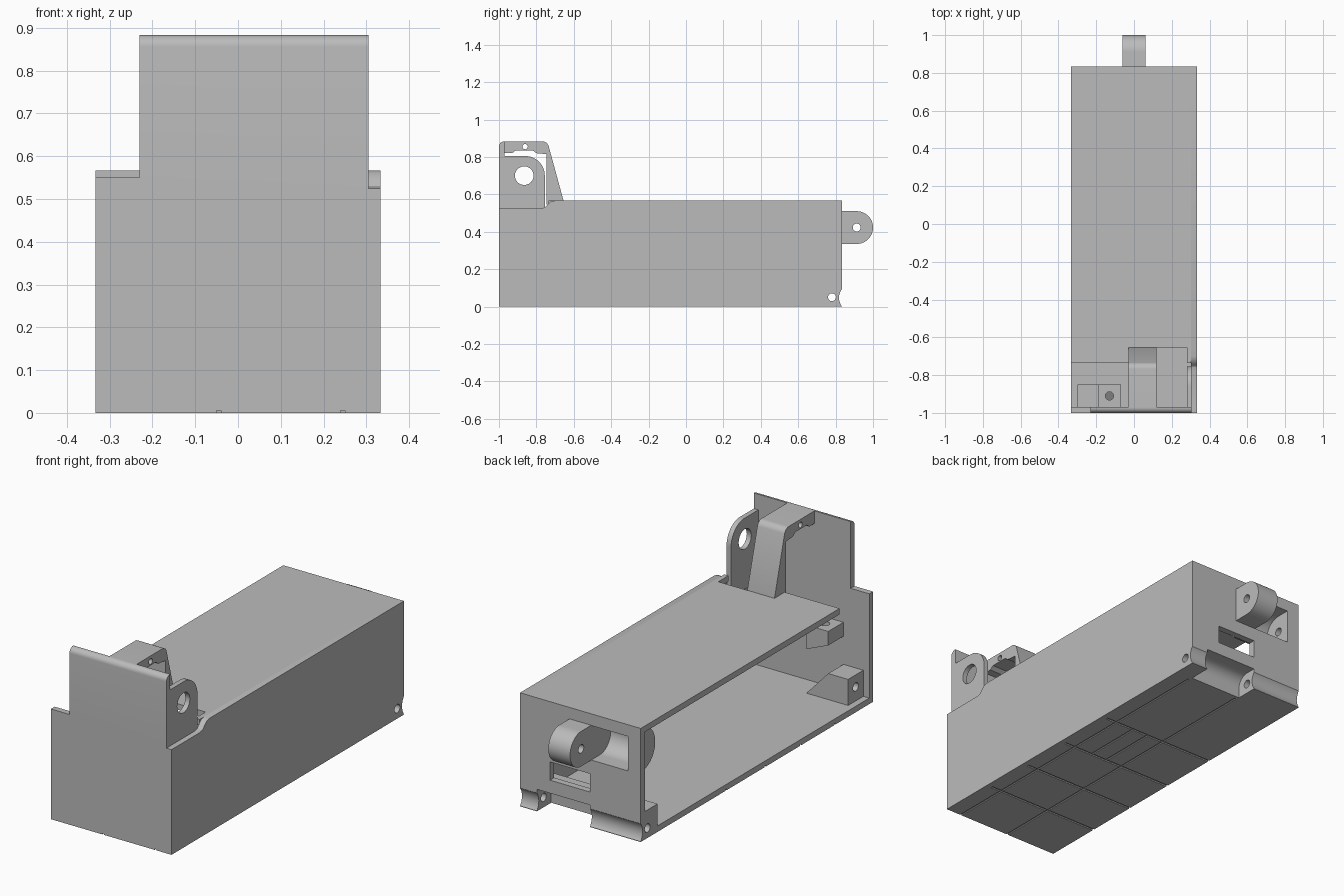
import bpy, bmesh
from math import sin, cos, pi, radians

old = bpy.data.objects.get("Cube")
if old:
    bpy.data.objects.remove(old, do_unlink=True)

grey = bpy.data.materials.new("plain_grey")
grey.use_nodes = True
grey.diffuse_color = (0.5, 0.5, 0.5, 1)
grey.node_tree.nodes["Principled BSDF"].inputs["Base Color"].default_value = (0.5, 0.5, 0.5, 1)

W = 0.333      # half width of the housing
H = 0.567      # height of the housing
BACK = 0.833   # outer face of the rear wall
T = 0.03       # wall thickness


def prism(name, profile, lo, hi, axis="x"):
    """Extrude a profile: (y, z) along x, (x, z) along y or (x, y) along z."""
    place = {"x": lambda a, b, t: (t, a, b),
             "y": lambda a, b, t: (a, t, b),
             "z": lambda a, b, t: (a, b, t)}[axis]
    bm = bmesh.new()
    low = [bm.verts.new(place(a, b, lo)) for a, b in profile]
    high = [bm.verts.new(place(a, b, hi)) for a, b in profile]
    bm.faces.new(low)
    bm.faces.new(high[::-1])
    n = len(profile)
    for i in range(n):
        j = (i + 1) % n
        bm.faces.new((low[i], high[i], high[j], low[j]))
    bmesh.ops.recalc_face_normals(bm, faces=bm.faces)
    mesh = bpy.data.meshes.new(name)
    bm.to_mesh(mesh)
    bm.free()
    mesh.materials.append(grey)
    obj = bpy.data.objects.new(name, mesh)
    bpy.context.collection.objects.link(obj)
    return obj


def box(name, x, y, z):
    return prism(name, [(y[0], z[0]), (y[1], z[0]), (y[1], z[1]), (y[0], z[1])], *x)


def arc(cy, cz, r, start=0, end=360, steps=32):
    count = steps if end - start == 360 else steps + 1
    angles = [radians(start + (end - start) * i / steps) for i in range(count)]
    return [(cy + r * cos(a), cz + r * sin(a)) for a in angles]


def activate(obj):
    bpy.ops.object.select_all(action="DESELECT")
    obj.select_set(True)
    bpy.context.view_layer.objects.active = obj


def combine(obj, tools, operation="DIFFERENCE"):
    for tool in tools:
        tool.hide_render = True
        mod = obj.modifiers.new("shape", "BOOLEAN")
        mod.operation = operation
        mod.solver = "EXACT"
        mod.object = tool
        activate(obj)
        bpy.ops.object.modifier_apply(modifier=mod.name)
        bpy.data.objects.remove(tool, do_unlink=True)


def pin(cy, cz, r=0.021, x=(-0.5, 0.5)):
    return prism("pin_cutter", arc(cy, cz, r, steps=24), *x)


parts = []

# Floor with shallow scored lines underneath
floor = box("floor", (-W, W - T), (-0.97, 0.70), (0, T))
scores = [box("score", (-0.5, 0.5), (y - 0.006, y + 0.006), (-0.01, 0.006))
          for y in (-0.70, -0.43, -0.15, 0.16)]
scores += [box("score", (x - 0.005, x + 0.005), (-1.1, 0.9), (-0.01, 0.005))
           for x in (-0.045, 0.245)]
scores += [box("score", (x - 0.005, x + 0.005), (-0.15, 0.16), (-0.01, 0.005))
           for x in (0.05, 0.14)]
combine(floor, scores)
parts.append(floor)

# Side wall with a lowered ledge at the front
parts.append(prism("side_wall", [
    (-0.97, 0), (0.70, 0), (0.70, 0.14), (0.80, 0.14), (0.80, H), (-0.70, H),
    (-0.725, 0.56), (-0.74, 0.545), (-0.755, 0.53), (-0.775, 0.525), (-0.97, 0.525)],
    W - T, W))

# Roof, stepped around the strut and the side pocket
parts.append(prism("roof", [
    (-W, 0.80), (-W, -0.735), (-0.03, -0.735), (0.12, -0.735), (0.12, -0.655),
    (0.28, -0.655), (0.28, -0.735), (W - T, -0.735), (W - T, 0.80)],
    H - T, H, "z"))

# Front plate with a raised centre and a rounded top edge
front = prism("front_plate", [
    (-W, 0), (W, 0), (W, 0.525), (0.305, 0.525), (0.305, 0.883),
    (-0.23, 0.883), (-0.23, 0.55), (-W, 0.55)], -1, -0.97, "y")
bm = bmesh.new()
bm.from_mesh(front.data)
top_edge = [e for e in bm.edges if all(v.co.z > 0.88 and v.co.y < -0.99 for v in e.verts)]
bmesh.ops.bevel(bm, geom=top_edge, offset=0.027, segments=8, profile=0.5, affect="EDGES")
bm.to_mesh(front.data)
bm.free()
combine(front, [box("score", (x - 0.005, x + 0.005), (-1.1, -0.9), (-0.01, 0.005))
                for x in (-0.045, 0.245)])
parts.append(front)

# Rear wall with socket, slot, hinge notch and pin holes
rear = prism("rear_wall", [
    (0.70, 0), (BACK, 0), (BACK, H), (0.80, H), (0.80, 0.14), (0.70, 0.14)], -W, W)
combine(rear, [prism("socket_shell", arc(0.765, 0.4225, 0.108, 90, 270)
                     + [(0.82, 0.3145), (0.82, 0.5305)], -0.29, -0.03)], "UNION")
combine(rear, [
    prism("socket_cutter", arc(0.765, 0.4225, 0.086, 90, 270)
          + [(0.9, 0.3365), (0.9, 0.5085)], -0.262, -0.06),
    box("slot_cutter", (-0.053, 0.168), (0.7, 0.9), (0.175, 0.266)),
    prism("hinge_cutter", [(0.9, 0.11), (0.78, 0.11)]
          + arc(0.78, 0.05, 0.06, 95, 180, 12) + [(0.72, -0.1), (0.9, -0.1)], -0.053, 0.24),
    prism("scoop_cutter", arc(0.893, 0.047, 0.075), -0.5, 0.5),
    pin(0.78, 0.05),
    pin(0.765, 0.4225, x=(-0.5, -0.2)),
])
parts.append(rear)

# Rear lug
lug = prism("rear_lug", [(BACK, 0.335), (0.9125, 0.335)]
            + arc(0.9125, 0.4225, 0.0875, -86, 86, 28) + [(0.9125, 0.51), (BACK, 0.51)],
            -0.06, 0.06)
combine(lug, [pin(0.9125, 0.4225)])
parts.append(lug)

# Side ear with a large hole
ear = prism("side_ear", [(-0.97, 0.45), (-0.755, 0.45)]
            + arc(-0.86, 0.70, 0.105, 0, 90, 16) + [(-0.97, 0.805)], 0.28, 0.305)
combine(ear, [pin(-0.865, 0.70, 0.05)])
parts.append(ear)

# Slanted strut and bridge joining the roof to the front plate
strut = prism("strut", [
    (-0.655, H - 0.02), (-0.655, H)] + arc(-0.768, 0.848, 0.035, 16, 90, 8) + [
    (-0.97, 0.883), (-0.97, 0.82), (-0.93, 0.82), (-0.91, 0.835), (-0.82, 0.835),
    (-0.80, 0.82), (-0.745, 0.815), (-0.745, H - 0.02)], -0.03, 0.12)
combine(strut, [pin(-0.86, 0.855, 0.014)])
parts.append(strut)

# Bosses inside the front plate
lower = prism("lower_boss", [(-0.30, T), (-0.07, T), (-0.19, 0.16), (-0.30, 0.16)],
              -0.97, -0.85, "y")
combine(lower, [pin(-0.91, 0.10, x=(-0.5, -0.2))])
parts.append(lower)
upper = prism("upper_boss", [(-0.19, 0.30), (-0.07, 0.25), (-0.07, 0.37), (-0.19, 0.37)],
              -0.97, -0.85, "y")
combine(upper, [prism("hole_cutter", arc(-0.13, -0.91, 0.022, steps=24), 0.2, 0.5, "z")])
parts.append(upper)

for part in parts:
    activate(part)
    bpy.ops.object.shade_smooth_by_angle(angle=radians(30))
